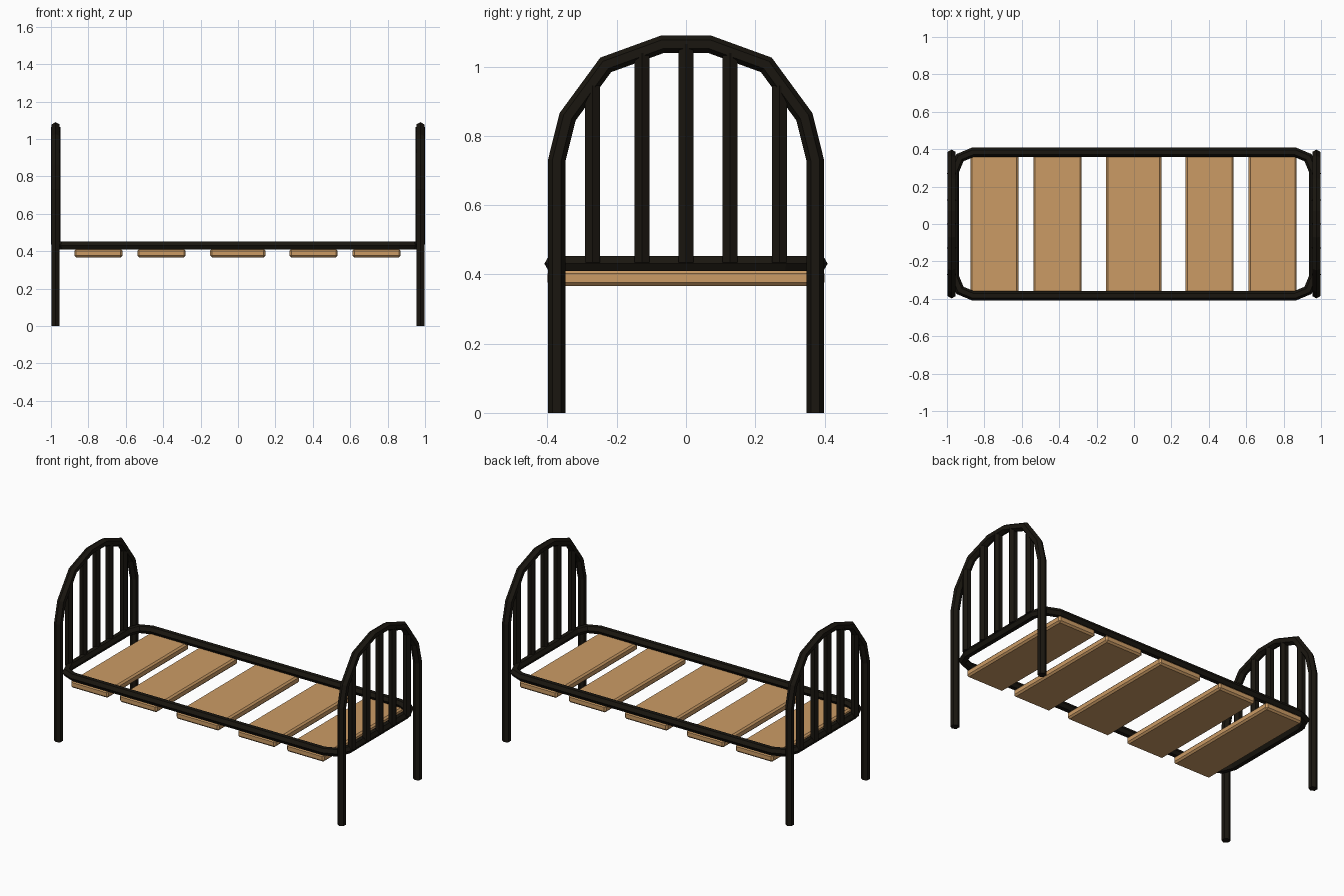
import bpy, bmesh, math
from mathutils import Vector

if "Cube" in bpy.data.objects:
    bpy.data.objects.remove(bpy.data.objects["Cube"])

R = 0.025      # tube radius
SIDES = 6


def material(name, rgb):
    m = bpy.data.materials.new(name)
    m.diffuse_color = (*rgb, 1)
    m.use_nodes = True
    m.node_tree.nodes["Principled BSDF"].inputs["Base Color"].default_value = m.diffuse_color
    return m


METAL = material("dark_metal", (0.010, 0.008, 0.005))
WOOD = material("wood", (0.60, 0.33, 0.13))


def finish(bm, name, mat):
    bmesh.ops.recalc_face_normals(bm, faces=bm.faces[:])
    me = bpy.data.meshes.new(name)
    bm.to_mesh(me)
    bm.free()
    me.materials.append(mat)
    ob = bpy.data.objects.new(name, me)
    bpy.context.collection.objects.link(ob)
    return ob


def tube(name, path, axis, closed=False):
    """Mitred hexagonal tube along a planar path; axis is the plane's normal."""
    pts, axis = [Vector(p) for p in path], Vector(axis)
    n = len(pts)
    bm = bmesh.new()
    rings = []
    for i, p in enumerate(pts):
        a = pts[i - 1] if (i or closed) else None
        b = pts[(i + 1) % n] if (i < n - 1 or closed) else None
        d_in = (p - a).normalized() if a is not None else (b - p).normalized()
        d_out = (b - p).normalized() if b is not None else d_in
        side = (d_in + d_out).normalized().cross(axis)
        miter = 1 / math.cos(d_in.angle(d_out) / 2)
        ring = []
        for k in range(SIDES):
            t = 2 * math.pi * k / SIDES
            ring.append(bm.verts.new(
                p + R * (math.cos(t) * miter * side + math.sin(t) * axis)))
        rings.append(ring)
    for i in range(n if closed else n - 1):
        r, s = rings[i], rings[(i + 1) % n]
        for k in range(SIDES):
            j = (k + 1) % SIDES
            bm.faces.new((r[k], r[j], s[j], s[k]))
    if not closed:
        bm.faces.new(rings[0])
        bm.faces.new(rings[-1])
    return finish(bm, name, METAL)


# Arched end frames with vertical bars
half_arch = [(0.373, 0), (0.373, 0.73), (0.342, 0.855), (0.232, 1.005), (0.067, 1.065)]
arch = half_arch + [(-y, z) for y, z in reversed(half_arch)]
bars = [(0, 1.065), (0.127, 1.04), (-0.127, 1.04), (0.27, 0.945), (-0.27, 0.945)]
for label, x in (("head", -0.975), ("foot", 0.975)):
    tube(label + "_arch", [(x, y, z) for y, z in arch], (1, 0, 0))
    for i, (y, top) in enumerate(bars):
        tube(f"{label}_bar_{i + 1}", [(x, y, 0.435), (x, y, top)], (0, 1, 0))

# Side rail loop with rounded corners
loop = []
for q, (sx, sy) in enumerate(((1, 1), (-1, 1), (-1, -1), (1, -1))):
    for k in range(3):
        t = math.radians(90 * q + 45 * k)
        loop.append((sx * 0.86 + 0.1 * math.cos(t), sy * 0.284 + 0.1 * math.sin(t), 0.431))
tube("rail_frame", loop, (0, 0, 1), closed=True)

# Wooden slats with bevelled edges
slats = [(-0.875, -0.617), (-0.538, -0.28), (-0.149, 0.147), (0.275, 0.533), (0.612, 0.87)]
for i, (x0, x1) in enumerate(slats):
    bm = bmesh.new()
    bmesh.ops.create_cube(bm, size=1)
    bmesh.ops.scale(bm, vec=(x1 - x0, 0.80, 0.045), verts=bm.verts[:])
    bmesh.ops.translate(bm, vec=((x0 + x1) / 2, 0, 0.3895), verts=bm.verts[:])
    bmesh.ops.bevel(bm, geom=bm.edges[:], offset=0.01, segments=1, affect='EDGES')
    finish(bm, f"slat_{i + 1}", WOOD)
